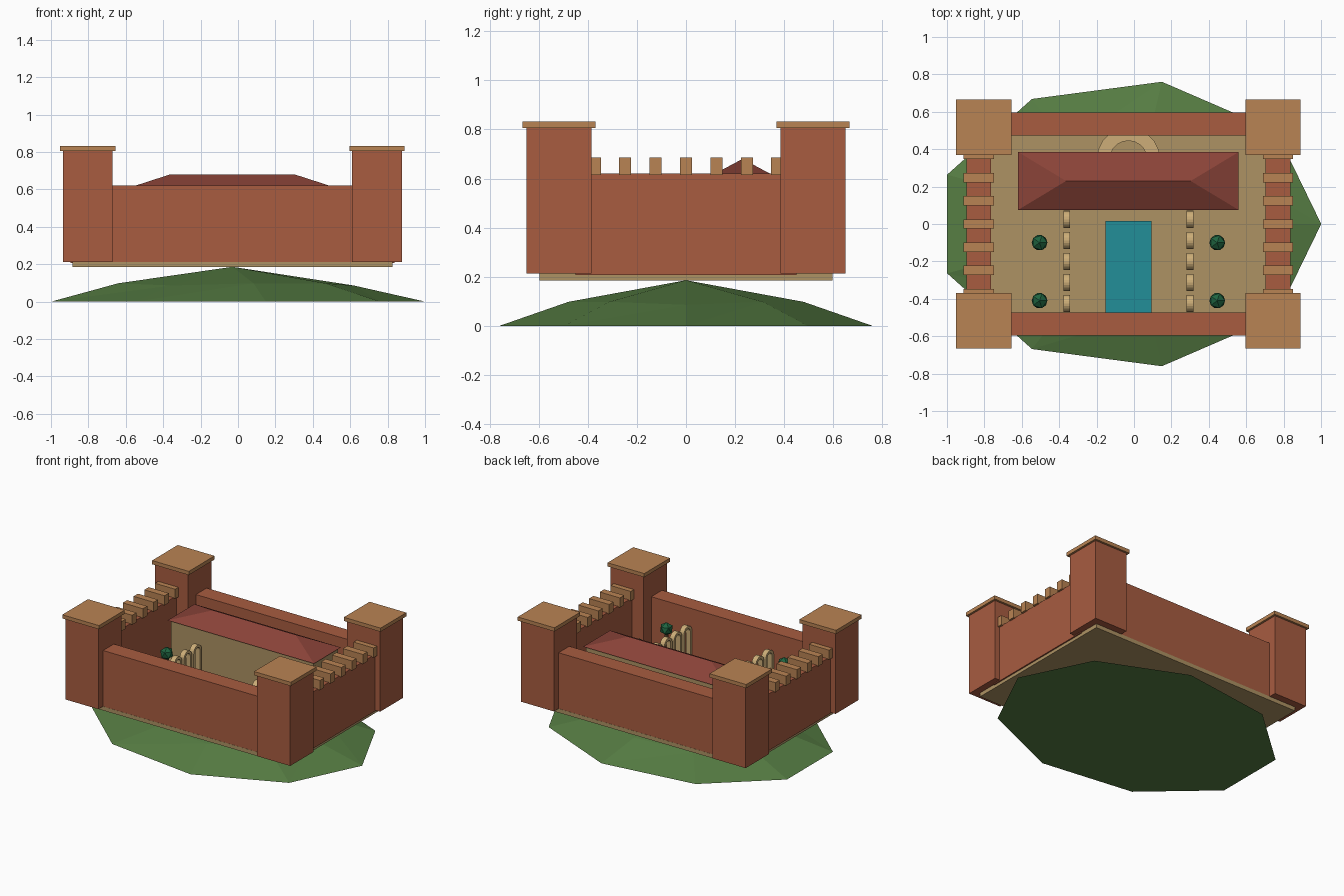
import bpy, bmesh, math

if "Cube" in bpy.data.objects:
    bpy.data.objects.remove(bpy.data.objects["Cube"])

CX = -0.03  # the whole fort is centred slightly left of the origin


def material(name, hex_code):
    c = [int(hex_code[i:i + 2], 16) / 255 for i in (0, 2, 4)]
    m = bpy.data.materials.new(name)
    m.diffuse_color = [((v + 0.055) / 1.055) ** 2.4 for v in c] + [1]
    m.use_nodes = True
    m.node_tree.nodes["Principled BSDF"].inputs["Base Color"].default_value = m.diffuse_color
    return m


RED = material("red_clay", "A85C40")
CAP = material("cap_tan", "B98353")
SAND = material("sand", "AE9263")
ROOF = material("roof_red", "8A4338")
WATER = material("water", "228E99")
GRASS = material("grass", "567D43")
LEAF = material("leaf", "1F6440")
STONE = material("pale_stone", "CDAE78")
BARK = material("bark", "6B4A30")


def finish(name, bm, mat):
    bmesh.ops.recalc_face_normals(bm, faces=bm.faces)
    me = bpy.data.meshes.new(name)
    bm.to_mesh(me)
    bm.free()
    me.materials.append(mat)
    ob = bpy.data.objects.new(name, me)
    ob.location.x = CX
    bpy.context.collection.objects.link(ob)
    return ob


def box(name, x, y, z, mat):
    """Box from (min, max) ranges, x relative to the fort centre."""
    bm = bmesh.new()
    bmesh.ops.create_cube(bm, size=1)
    for v in bm.verts:
        v.co = [r[0] if c < 0 else r[1] for c, r in zip(v.co, (x, y, z))]
    return finish(name, bm, mat)


def around(c, h):
    return (c - h, c + h)


def prism(name, outline, to3d, low, high, mat):
    """Extrude a 2D outline of quads pairs (outer, inner) into a band."""
    bm = bmesh.new()
    rows = [[bm.verts.new(to3d(p, d)) for p, d in
             ((o, low), (i, low), (i, high), (o, high))] for o, i in outline]
    for a, b in zip(rows, rows[1:]):
        for k in range(4):
            bm.faces.new((a[k], a[(k + 1) % 4], b[(k + 1) % 4], b[k]))
    bm.faces.new(rows[0])
    bm.faces.new(rows[-1])
    return finish(name, bm, mat)


# hill: nine-sided mound with one middle ring and an apex
bm = bmesh.new()
rings = []
for s, z in ((1.0, 0.0), (0.63, 0.098)):
    rings.append([bm.verts.new((1.031 * s * math.cos(math.radians(40 * k)),
                                0.772 * s * math.sin(math.radians(40 * k)),
                                z - (0.012 * (k % 3 == 0) if z else 0)))
                  for k in range(9)])
apex = bm.verts.new((0, 0, 0.186))
bm.faces.new(rings[0])
for k in range(9):
    n = (k + 1) % 9
    a, b, c, d = rings[0][k], rings[0][n], rings[1][n], rings[1][k]
    bm.faces.new((a, b, c))
    bm.faces.new((a, c, d))
    bm.faces.new((d, c, apex))
finish("hill", bm, GRASS)

# courtyard slab and pool
box("courtyard_slab", (-0.856, 0.856), (-0.597, 0.597), (0.184, 0.213), SAND)
box("pool", (-0.123, 0.123), (-0.48, 0.015), (0.205, 0.222), WATER)

# corner towers with caps, curtain walls, battlements
for s in (-1, 1):
    for t in (-1, 1):
        x, y = 0.773 * s, 0.517 * t
        box("tower", around(x, 0.133), around(y, 0.133), (0.213, 0.805), RED)
        box("tower_cap", around(x, 0.148), around(y, 0.148), (0.805, 0.832), CAP)
    box("long_wall", (-0.7, 0.7), around(0.534 * s, 0.062), (0.207, 0.62), RED)
    box("side_wall", around(0.8 * s, 0.066), (-0.45, 0.45), (0.207, 0.62), RED)
    for k in range(-3, 4):
        box("merlon", around(0.8 * s, 0.081), around(0.124 * k, 0.025),
            (0.615, 0.685), CAP)

# hall with hipped roof
box("hall", (-0.575, 0.575), (0.09, 0.37), (0.207, 0.6), SAND)
bm = bmesh.new()
e = [bm.verts.new(p) for p in ((-0.59, 0.075, 0.597), (0.59, 0.075, 0.597),
                               (0.59, 0.385, 0.597), (-0.59, 0.385, 0.597))]
r = [bm.verts.new((x, 0.23, 0.68)) for x in (-0.333, 0.333)]
for f in ((e[0], e[1], r[1], r[0]), (e[2], e[3], r[0], r[1]),
          (e[1], e[2], r[1]), (e[3], e[0], r[0]), e):
    bm.faces.new(f)
finish("hall_roof", bm, ROOF)

# low curved stone ring behind the hall
arc = [(math.cos(math.pi * k / 10), math.sin(math.pi * k / 10)) for k in range(11)]
prism("stone_ring", [((0.17 * c, 0.17 * s), (0.1 * c, 0.1 * s)) for c, s in arc],
      lambda p, d: (p[0], 0.345 + p[1], d), 0.207, 0.25, STONE)

# arcades on both sides of the pool
arch = [((0.046, 0.207), (0.027, 0.207))]
arch += [((0.046 * c, 0.464 + 0.046 * s), (0.027 * c, 0.464 + 0.027 * s)) for c, s in arc]
arch += [((-0.046, 0.207), (-0.027, 0.207))]
for s in (-1, 1):
    for k in range(5):
        prism("arcade_arch", arch,
              lambda p, d: (0.33 * s + d, -0.425 + 0.1125 * k + p[0], p[1]),
              -0.018, 0.018, STONE)

# courtyard trees
for s in (-1, 1):
    for y in (-0.1, -0.41):
        x = 0.475 * s
        box("tree_trunk", around(x, 0.01), around(y, 0.01), (0.207, 0.43), BARK)
        bm = bmesh.new()
        bmesh.ops.create_icosphere(bm, subdivisions=1, radius=0.047)
        bmesh.ops.translate(bm, verts=bm.verts, vec=(x, y, 0.455))
        finish("tree_crown", bm, LEAF)
